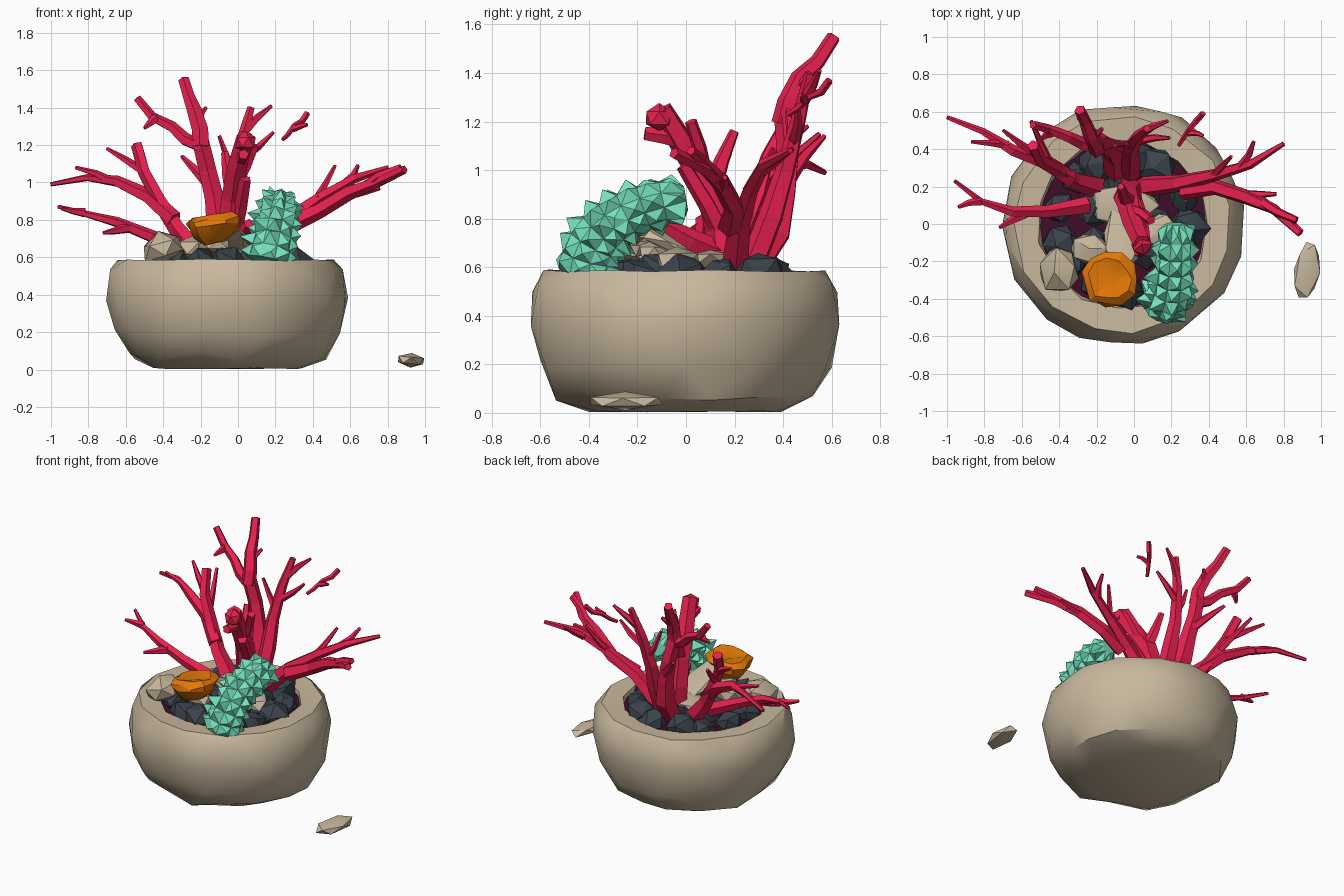
import bpy, bmesh, math, random
from mathutils import Vector, Matrix

if "Cube" in bpy.data.objects:
    bpy.data.objects.remove(bpy.data.objects["Cube"])

random.seed(4)


def mat(name, *rgb):
    m = bpy.data.materials.new(name)
    m.diffuse_color = (*rgb, 1)
    m.use_nodes = True
    m.node_tree.nodes["Principled BSDF"].inputs["Base Color"].default_value = m.diffuse_color
    return m


SAND = mat("sandstone", .58, .48, .34)
RED = mat("crimson", .88, .016, .085)
TEAL = mat("sea_green", .18, .76, .51)
ORANGE = mat("orange", .75, .185, .002)
SLATE = mat("slate", .042, .055, .07)
SOIL = mat("dark_plum", .05, .004, .022)


def jit(a):
    return random.uniform(-a, a)


def finish(name, bm, m, smooth=None):
    bmesh.ops.recalc_face_normals(bm, faces=bm.faces)
    me = bpy.data.meshes.new(name)
    bm.to_mesh(me)
    bm.free()
    ob = bpy.data.objects.new(name, me)
    bpy.context.collection.objects.link(ob)
    me.materials.append(m)
    if smooth:
        bpy.ops.object.select_all(action='DESELECT')
        ob.select_set(True)
        bpy.context.view_layer.objects.active = ob
        bpy.ops.object.shade_smooth_by_angle(angle=math.radians(smooth))
    return ob


def skin(bm, rings):
    """Join rings of points into a closed skin."""
    vs = [[bm.verts.new(p) for p in ring] for ring in rings]
    n = len(vs[0])
    for r0, r1 in zip(vs, vs[1:]):
        for k in range(n):
            bm.faces.new((r0[k], r0[(k + 1) % n], r1[(k + 1) % n], r1[k]))
    bm.faces.new(vs[0][::-1])
    bm.faces.new(vs[-1])


def arc(a, b, bow, t):
    """Point on a curve from a to b, pushed sideways by bow in the middle."""
    return Vector(a).lerp(Vector(b), t) + Vector(bow) * 4 * t * (1 - t)


def tube(bm, pts, radii, sides=5):
    rings, last, n = [], None, None
    for i, p in enumerate(pts):
        d = (pts[min(i + 1, len(pts) - 1)] - pts[max(i - 1, 0)]).normalized()
        n = d.orthogonal().normalized() if last is None else last.rotation_difference(d) @ n
        last, b = d, d.cross(n)
        angles = [2 * math.pi * k / sides for k in range(sides)]
        rings.append([p + radii[i] * (n * math.cos(a) + b * math.sin(a)) for a in angles])
    skin(bm, rings)


def rock(name, loc, size, m, rot=(0, 0, 0), jitter=.13, smooth=30):
    """Faceted stone from a jittered icosphere."""
    bm = bmesh.new()
    bmesh.ops.create_icosphere(bm, subdivisions=1, radius=1)
    for v in bm.verts:
        v.co = Vector(c * s for c, s in zip(v.co * (1 + jit(jitter)), size))
    ob = finish(name, bm, m, smooth)
    ob.location, ob.rotation_euler = loc, rot


# Bowl: turned profile with a thick rim and hand-hewn irregularity
profile = [(.40, .006), (.53, .075), (.61, .2), (.644, .38),
           (.626, .52), (.58, .586), (.455, .578), (.43, .48)]
N, CX = 15, -.057
rings = []
for i, (r, z) in enumerate(profile):
    wob = .025 if 0 < i < 5 else .005
    ring = []
    for k in range(N):
        a = 2 * math.pi * (k + i % 2 / 2) / N + jit(.06)
        q = r + jit(.011)
        ring.append((CX + q * math.cos(a), q * math.sin(a), z + jit(wob)))
    rings.append(ring)
bm = bmesh.new()
skin(bm, rings)
bmesh.ops.triangulate(bm, faces=[f for f in bm.faces if len(f.verts) == 4])
finish("bowl", bm, SAND, 30)

# Soil inside the bowl
bm = bmesh.new()
bmesh.ops.create_cone(bm, cap_ends=True, segments=24, radius1=.43, radius2=.445, depth=.04,
                      matrix=Matrix.Translation((CX, 0, .53)))
finish("soil", bm, SOIL)

# Dark gravel: an outer and an inner ring
for count, dist in ((13, .35), (7, .18)):
    for k in range(count):
        a = 2 * math.pi * k / count + jit(.1)
        r = .1 + jit(.018)
        rock(f"gravel_{count}_{k}", (CX + dist * math.cos(a), dist * math.sin(a), .565),
             (r, r, r * .85), SLATE, (jit(.5), jit(.5), k))

# Pale stones in the bowl and one lying outside
rock("pale_stone_left", (-.40, -.25, .65), (.125, .14, .085), SAND, (0, -.3, .3))
rock("pale_stone_small", (-.24, -.13, .65), (.11, .09, .07), SAND)
rock("pale_slab_front", (-.05, -.06, .70), (.12, .21, .04), SAND, (-.45, .1, -.2))
rock("pale_slab_centre", (-.06, .1, .625), (.2, .14, .06), SAND)
rock("pale_stone_right", (.14, -.04, .63), (.12, .1, .06), SAND)
rock("pale_stone_under_sponge", (-.13, -.25, .67), (.1, .08, .05), SAND)
rock("loose_pebble", (.925, -.25, .05), (.076, .17, .038), SAND, (0, .1, -.14), .06)

# Orange shelf sponge: ragged tilted cap
rings = []
for r, z in [(.06, .67), (.12, .715), (.15, .765), (.155, .80), (.12, .83), (.05, .815)]:
    ring = []
    for k in range(11):
        a = 2 * math.pi * k / 11
        q = r * (.97 + jit(.11))
        ring.append((-.13 + q * math.cos(a), -.295 + .95 * q * math.sin(a),
                     z + .1 * q * math.cos(a) + jit(.012)))
    rings.append(ring)
bm = bmesh.new()
skin(bm, rings)
finish("orange_sponge", bm, ORANGE, 25)

# Spiny green sponge: arched tube with every face drawn out to a point
bm = bmesh.new()
pts = [arc((.165, -.41, .58), (.22, 0, .885), (.015, -.095, .05), i / 8) for i in range(9)]
tube(bm, pts, [.118 - .004 * i for i in range(8)] + [.05], 9)
bmesh.ops.recalc_face_normals(bm, faces=bm.faces)
for f in [f for f in bm.faces if len(f.verts) == 4]:
    nrm = f.normal.copy()
    p = bmesh.ops.poke(bm, faces=[f])
    p["verts"][0].co += nrm * (.043 + jit(.02)) + Vector((jit(.015), jit(.015), jit(.015)))
finish("spiny_sponge", bm, TEAL)


# Red coral: bowed tapering limbs, with twigs forking at a fraction of the limb
def limb(bm, a, b, r0, r1, bow=(0, 0, 0), n=4):
    pts = [arc(a, b, bow, i / n) for i in range(n + 1)]
    for p in pts[1:-1]:
        p += Vector((jit(.012), jit(.012), jit(.012)))
    tube(bm, pts, [(r0 + (r1 - r0) * i / n) * (1 + jit(.1)) for i in range(n + 1)])
    return lambda t, tip, r=.028, e=.01: limb(bm, arc(a, b, bow, t), tip, r, e, n=2)


bm = bmesh.new()
fork = limb(bm, (-.2, .2, .6), (-.54, .42, 1.2), .06, .03, (-.05, -.02, .0))
fork(.75, (-.7, .5, 1.18))
fork(.6, (-.55, .55, 1.15))
fork = limb(bm, (-.34, .24, .8), (-1, .57, .99), .05, .012, (.03, 0, .1))
fork(.55, (-.87, .44, 1.08))
fork = limb(bm, (-.25, .1, .62), (-.96, .23, .87), .045, .01, (-.05, -.1, .04))
fork(.4, (-.72, -.02, .73))
fork(.75, (-.94, .09, .86))
finish("coral_left", bm, RED)

bm = bmesh.new()
fork = limb(bm, (-.1, .28, .6), (-.2, .41, 1.22), .07, .045, (.025, .07, 0))
fork(.6, (-.3, .57, 1.14), .035)
fork = limb(bm, (-.2, .4, 1.19), (-.29, .61, 1.55), .05, .028, (.015, -.03, 0))
fork(.4, (-.17, .51, 1.4))
fork = limb(bm, (-.19, .4, 1.19), (-.54, .53, 1.45), .04, .022, (0, 0, -.03))
fork(.7, (-.5, .45, 1.29))
finish("coral_back_left", bm, RED)

bm = bmesh.new()
fork = limb(bm, (-.02, .27, .6), (.07, .51, 1.4), .06, .02, (-.03, .02, 0))
fork(.85, (.18, .55, 1.41))
fork(.65, (.19, .46, 1.27))
fork(.55, (-.1, .42, 1.25))
finish("coral_back_right", bm, RED)

bm = bmesh.new()
fork = limb(bm, (.24, .42, 1.23), (.37, .59, 1.37), .012, .018)
fork(.4, (.37, .47, 1.31), .018)
finish("coral_tip", bm, RED)

bm = bmesh.new()
fork = limb(bm, (.05, .2, .6), (.8, .43, 1.08), .06, .014, (0, -.06, .07))
fork(.5, (.52, .36, 1.09))
fork(.7, (.64, .44, 1.09))
fork = limb(bm, (.26, .18, .77), (.89, -.05, 1.07), .055, .022, (.03, .09, .02))
fork(.5, (.76, .16, .97))
fork(.6, (.87, .02, 1.08), .03, .02)
finish("coral_right", bm, RED)

bm = bmesh.new()
fork = limb(bm, (-.02, .17, .58), (.04, -.1, 1.25), .085, .045, (-.03, .07, .0))
fork(.5, (-.07, .2, 1.16), .045, .02)
fork(.6, (.09, .02, 1.2), .04, .025)
fork(.8, (.03, -.17, 1.15), .04, .03)
fork(.2, (.04, -.01, 1.02), .05, .03)
fork(.1, (.06, -.1, .78), .055, .03)
finish("coral_front", bm, RED)
rock("coral_knob", (.04, -.11, 1.215), (.055, .06, .055), RED, smooth=5)
